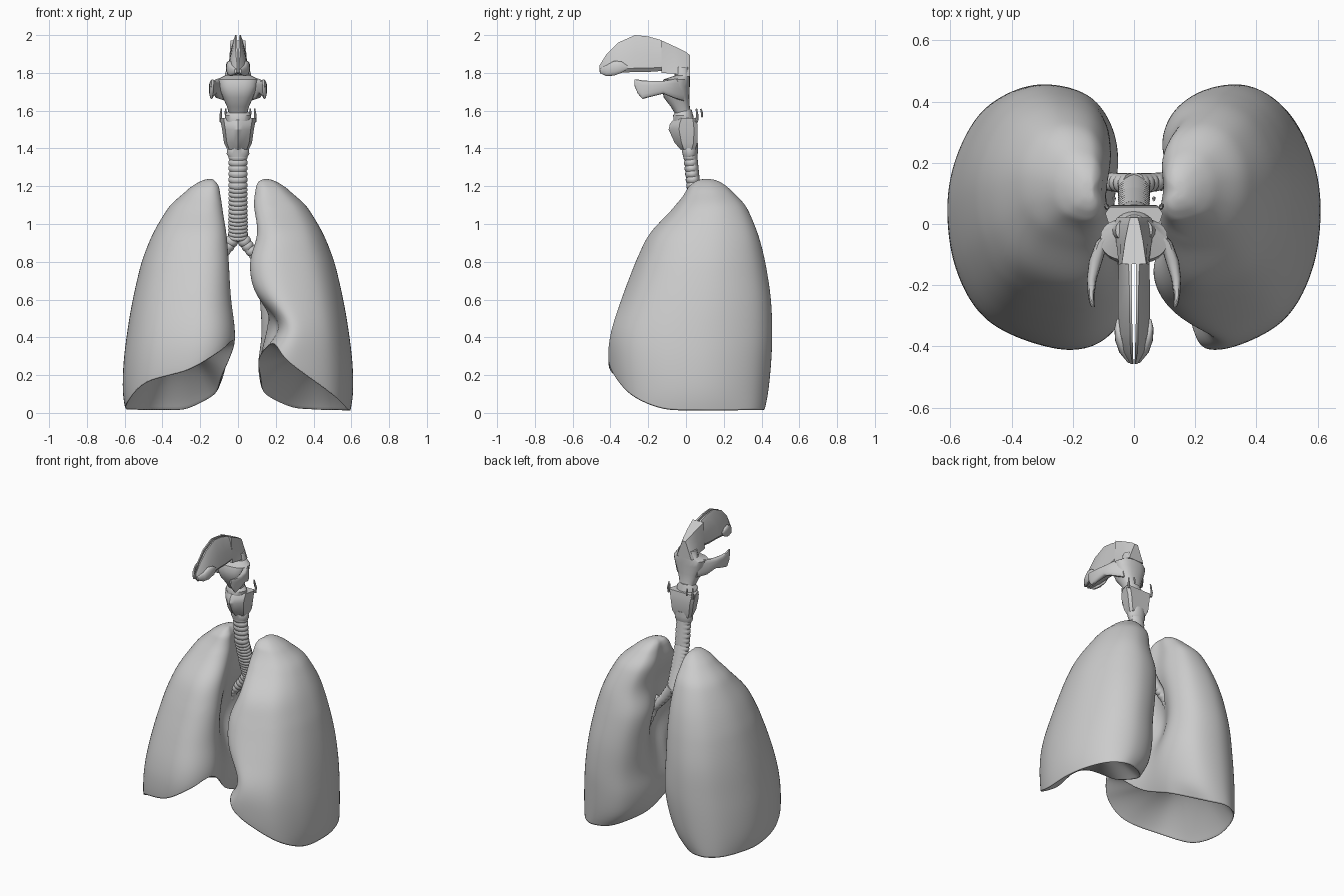
import bpy, bmesh
from math import sin, cos, pi, exp, copysign
from mathutils import Vector

if "Cube" in bpy.data.objects:
    bpy.data.objects.remove(bpy.data.objects["Cube"])


def loft(name, rings, mirror=False, angle=40, subsurf=0):
    """Skin a list of equal-length closed rings and cap both ends."""
    bm = bmesh.new()
    vs = [[bm.verts.new(p) for p in r] for r in rings]
    n = len(rings[0])
    for a, b in zip(vs, vs[1:]):
        for i in range(n):
            bm.faces.new((a[i], a[(i + 1) % n], b[(i + 1) % n], b[i]))
    bm.faces.new(vs[0])
    bm.faces.new(vs[-1])
    bmesh.ops.recalc_face_normals(bm, faces=bm.faces)
    me = bpy.data.meshes.new(name)
    bm.to_mesh(me)
    bm.free()
    ob = bpy.data.objects.new(name, me)
    bpy.context.collection.objects.link(ob)
    if mirror:
        ob.modifiers.new("mirror", "MIRROR").use_mirror_merge = False
    if subsurf:
        ob.modifiers.new("smooth", "SUBSURF").levels = subsurf
    bpy.ops.object.select_all(action='DESELECT')
    bpy.context.view_layer.objects.active = ob
    ob.select_set(True)
    bpy.ops.object.shade_smooth_by_angle(angle=angle * pi / 180)
    return ob


def hermite(p, q, r, s, t):
    m0, m1 = (r - p) / 2, (s - q) / 2
    return ((2*t**3 - 3*t*t + 1) * q + (t**3 - 2*t*t + t) * m0
            + (3*t*t - 2*t**3) * r + (t**3 - t*t) * m1)


def closed_spline(pts, t):
    """Point at t in 0..1 on a smooth closed curve."""
    n = len(pts)
    i = int(t * n)
    return hermite(*(Vector(pts[(i + k) % n]) for k in (-1, 0, 1, 2)), t * n - i)


def table(rows, z):
    """Smoothly interpolate rows (z, values...) sorted by falling z."""
    z = min(max(z, rows[-1][0]), rows[0][0])
    i = next(k for k in range(len(rows) - 1) if z >= rows[k + 1][0])
    t = (rows[i][0] - z) / (rows[i][0] - rows[i + 1][0])
    g = [Vector(rows[min(max(i + k, 0), len(rows) - 1)][1:]) for k in (-1, 0, 1, 2)]
    return g[1].lerp(g[2], t) if i == 0 else hermite(*g, t)


def oval(c, rx, ry, n=24, power=1.0, plane="xy"):
    out = []
    for i in range(n):
        a = 2 * pi * i / n
        u = rx * copysign(abs(cos(a)) ** power, cos(a))
        v = ry * copysign(abs(sin(a)) ** power, sin(a))
        out.append(Vector(c) + (Vector((u, v, 0)) if plane == "xy" else Vector((u, 0, v))))
    return out


def tube(name, path, radii, ridges=0, bump=0.003, mirror=False, squash=1.0, n=20):
    """Tube along a polyline, optionally with cartilage ridges (smooth at the back)."""
    path = [Vector(p) for p in path]
    steps = max(len(path) - 1, ridges * 4)
    rings = []
    for k in range(steps + 1):
        f = k / steps * (len(path) - 1)
        i = min(int(f), len(path) - 2)
        c = path[i].lerp(path[i + 1], f - i)
        base = radii[i] + (radii[i + 1] - radii[i]) * (f - i)
        d = (path[min(i + 1, len(path) - 1)] - path[i]).normalized()
        side = d.cross(Vector((0, 1, 0))).normalized()
        up = side.cross(d)
        ring = []
        for j in range(n):
            a = 2 * pi * j / n
            r = base + (bump * (-1, .6, 1, .6)[k % 4] if ridges and sin(a) < .6 else 0)
            ring.append(c + side * r * cos(a) + up * r * squash * sin(a))
        rings.append(ring)
    return loft(name, rings, mirror)


# Lungs: rows of z, outer x, front y, back y
outer = [(1.238, .165, .085, .135), (1.228, .20, .05, .175), (1.2, .25, .015, .22), (1.1, .36, -.055, .315),
         (.95, .45, -.19, .38), (.8, .51, -.265, .42), (.6, .557, -.34, .45), (.4, .59, -.4, .457),
         (.25, .607, -.408, .45), (.1, .61, -.385, .435), (0, .595, -.36, .415)]
inner_a = [.135, .12, .10, .08, .05, .035, .03, .015, .04, .10, .20]
inner_b = [.135, .11, .095, .08, .09, .05, .07, .09, .085, .12, .22]
# Cross-section outline: u (medial to lateral), v (front to back), rim height of each lung
outline = [(.04, -.1, .20, .20), (.0, -.62, .38, .35), (.13, -.93, .32, .35), (.38, -1, .225, .25),
           (.76, -.8, .16, .10), (.95, -.4, .06, .02), (1, .1, .02, .01), (.93, .52, .015, .01),
           (.76, .86, .012, .012), (.5, 1, .012, .015), (.2, .88, .02, .03), (.04, .46, .09, .10)]


def lung(name, side, inner, rim, peak, notch):
    rows = [(o[0], x) + o[1:] for o, x in zip(outer, inner)]
    n, levels, caps = 72, 30, 9

    def point(t, z):
        u, v = closed_spline(outline, t)[:2]
        xi, xo, yf, yb = table(rows, z)
        x, y = xi + (xo - xi) * u, (yf + yb) / 2 + (yb - yf) / 2 * v
        medial = min(1, max(0, 1 - u)) ** 2
        # hollow where the bronchi enter, and the heart notch
        x += .12 * medial * exp(-((z - .66) / .25) ** 2 - ((y - .07) / .15) ** 2)
        x += notch * medial * exp(-((z - .46) / .13) ** 2) * min(1, max(0, -y / .2))
        return Vector((side * x, y, z))

    rings = []
    for k in range(levels + 1):
        s = (k / levels) ** 1.6
        ring = []
        for j in range(n):
            zr = closed_spline(outline, j / n)[rim]
            ring.append(point(j / n, 1.238 - s * (1.238 - max(zr, .004))))
        rings.append(ring)
    # hollow underside, starting with a tight rim
    base = rings[-1]
    centre = sum(base, Vector()) / n
    for r in [.985] + [.94 - .92 * k / caps for k in range(caps + 1)]:
        rings.append([Vector((centre.x + (p.x - centre.x) * r, centre.y + (p.y - centre.y) * r,
                              p.z * r * r + peak * (1 - r * r) if r < .98 else p.z + .003)) for p in base])
    loft(name, rings, angle=70, subsurf=1)


lung("lung_three_lobed", -1, inner_a, 2, .34, 0)
lung("lung_with_heart_notch", 1, inner_b, 3, .30, .13)

# Windpipe and bronchi
tube("trachea", [(0, .02, 1.40), (0, .04, 1.2), (0, .085, 1.05), (0, .13, .92)],
     [.048, .048, .049, .05], ridges=20, squash=.75)
for s, nm in ((-1, "a"), (1, "b")):
    tube("main_bronchus_" + nm, [(s*.01, .13, .945), (s*.06, .137, .87), (s*.12, .142, .80), (s*.19, .145, .74)],
         [.036, .03, .028, .025], ridges=9, bump=.002)
    tube("upper_bronchus_" + nm, [(s*.09, .14, .83), (s*.15, .14, .85), (s*.22, .14, .88)], [.022, .02, .016], ridges=5, bump=.002)
    tube("lower_bronchus_" + nm, [(s*.13, .14, .79), (s*.17, .15, .68), (s*.22, .16, .58)], [.022, .02, .016], ridges=6, bump=.002)

# Larynx
loft("cricoid_cartilage", [oval((0, y, z), w, d) for z, y, w, d in
     ((1.355, .02, .05, .035), (1.37, .022, .06, .04), (1.40, .02, .058, .044), (1.43, .03, .05, .034))])


def shield(z, w, yf, yb):
    half = [(.3 * w, yf + .012), (.8 * w, yf * .4), (w, yb - .02), (.85 * w, yb)]
    return [(0, yf, z)] + [(x, y, z) for x, y in half] + [(-x, y, z) for x, y in half[::-1]]


loft("thyroid_cartilage", [shield(*r) for r in ((1.395, .058, -.03, .05), (1.43, .074, -.06, .06),
     (1.50, .084, -.092, .062), (1.53, .09, -.085, .06), (1.56, .094, -.06, .055))], angle=30)
tube("thyroid_horn", [(.088, .055, 1.54), (.092, .06, 1.57), (.088, .055, 1.61)], [.009, .007, .004], mirror=True, n=8)
tube("horn_tip", [(.065, .078, 1.61), (.065, .084, 1.59), (.065, .085, 1.565)], [.004, .006, .004], mirror=True, n=8)
loft("epiglottis", [oval((0, y, z), w, d) for z, y, w, d in
     ((1.54, -.01, .065, .055), (1.575, -.015, .07, .053), (1.605, -.01, .045, .04))])

# Throat: tapering tube with forward-swept side wings
loft("pharynx", [oval((0, y, z), w, d, power=.8) for z, y, w, d in
     ((1.57, -.01, .045, .04), (1.62, -.03, .058, .05), (1.67, -.05, .08, .068),
      (1.73, -.055, .105, .075), (1.765, -.05, .11, .07), (1.785, -.02, .07, .04), (1.83, -.02, .06, .038))])
loft("pharynx_wing", [oval((x, y, (a + b) / 2), w, (b - a) / 2, 16, .7, "xz") for y, x, w, a, b in
     ((-.01, .06, .02, 1.65, 1.778), (-.06, .105, .02, 1.665, 1.77), (-.12, .125, .022, 1.69, 1.757),
      (-.18, .138, .016, 1.675, 1.757), (-.23, .14, .011, 1.662, 1.76), (-.255, .138, .009, 1.69, 1.765),
      (-.272, .134, .006, 1.73, 1.765))], mirror=True)


# Nose: trapezoid sections along y, one half mirrored
def half_section(y, inner, wb, wt, zb, zt):
    pts = [(inner, zb), (wb * .7, zb), (wb, zb + .02), ((wb + wt) / 2 + .004, (zb + zt) / 2),
           (wt, zt - .02), (wt * .5 + inner * .5, zt), (inner, zt)]
    return [(x, y, z) for x, z in pts]


loft("nasal_cavity", [half_section(*r) for r in (
    (-.458, .002, .008, .007, 1.805, 1.84), (-.42, .003, .036, .02, 1.79, 1.90), (-.36, .005, .052, .022, 1.80, 1.96),
    (-.27, .007, .052, .022, 1.805, 2.0), (-.2, .007, .052, .024, 1.805, 1.993), (-.13, .006, .05, .03, 1.81, 1.973))],
    mirror=True)
loft("nostril_wing", [oval((x, y, z), w, h, 14, .9, "xz") for y, x, z, w, h in
     ((-.455, .013, 1.81, .006, .012), (-.42, .032, 1.812, .016, .03), (-.38, .044, 1.825, .018, .04),
      (-.34, .052, 1.83, .012, .03), (-.31, .052, 1.83, .004, .008))], mirror=True)
loft("nasopharynx", [[(s * x, y, z) for s, x, z in ((-1, wb, zb), (-1, (wb + wt) / 2, (zb + zt) / 2), (-1, wt, zt),
     (1, wt, zt), (1, (wb + wt) / 2, (zb + zt) / 2), (1, wb, zb))] for y, wb, wt, zb, zt in
     ((-.13, .05, .04, 1.80, 1.972), (-.06, .058, .03, 1.795, 1.94), (0, .066, .018, 1.78, 1.91), (.022, .055, .012, 1.78, 1.893))], angle=30)
